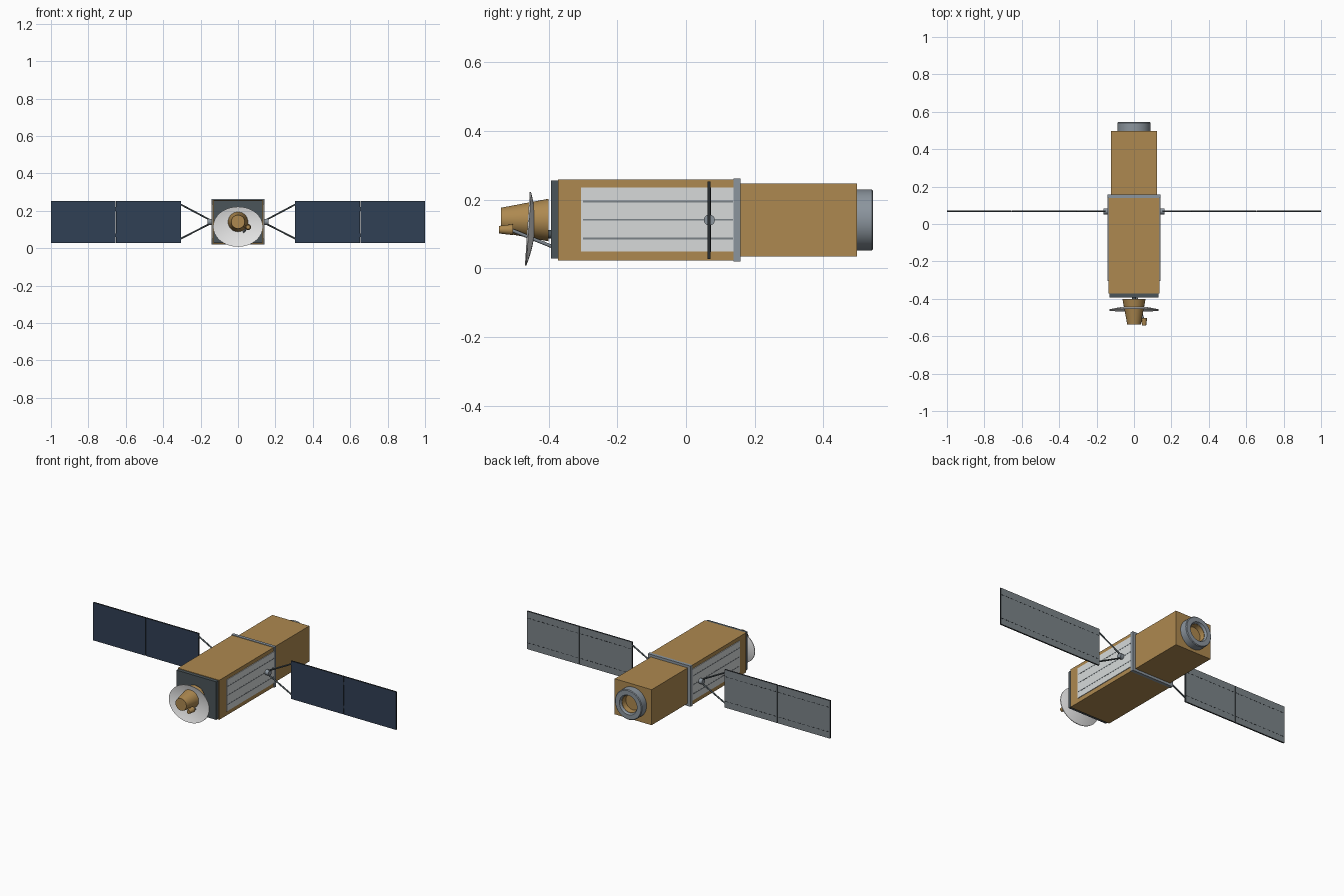
import bpy, bmesh, math
from mathutils import Vector, Matrix

cube = bpy.data.objects.get("Cube")
if cube:
    bpy.data.objects.remove(cube, do_unlink=True)


def material(name, r, g, b):
    m = bpy.data.materials.new(name)
    m.use_nodes = True
    m.diffuse_color = (r, g, b, 1)
    m.node_tree.nodes["Principled BSDF"].inputs["Base Color"].default_value = (r, g, b, 1)
    return m


GOLD = material("gold foil", .42, .25, .08)
NAVY = material("solar navy", .03, .05, .09)
BACK = material("panel back grey", .2, .23, .25)
METAL = material("metal grey", .26, .3, .34)
SLATE = material("dark slate", .07, .09, .1)
BLACK = material("frame black", .02, .025, .03)
WHITE = material("radiator white", .68, .7, .7)
DISH = material("dish white", .78, .78, .78)
CZ = .141          # height of the long axis


def finish(name, bm, mats, smooth=False):
    bmesh.ops.recalc_face_normals(bm, faces=bm.faces)
    mesh = bpy.data.meshes.new(name)
    bm.to_mesh(mesh)
    bm.free()
    for m in mats:
        mesh.materials.append(m)
    ob = bpy.data.objects.new(name, mesh)
    bpy.context.scene.collection.objects.link(ob)
    if smooth:
        bpy.ops.object.select_all(action='DESELECT')
        ob.select_set(True)
        bpy.context.view_layer.objects.active = ob
        bpy.ops.object.shade_smooth_by_angle(angle=math.radians(35))
    return ob


def boxes(name, bounds, *mats, rule=None):
    """One object made of boxes given as (low corner, high corner)."""
    bm = bmesh.new()
    for lo, hi in bounds:
        lo, hi = Vector(lo), Vector(hi)
        size = hi - lo
        mat = Matrix.Translation((lo + hi) / 2) @ Matrix.Diagonal(
            (abs(size.x), abs(size.y), abs(size.z), 1))
        bmesh.ops.create_cube(bm, size=1, matrix=mat)
    if rule:
        bm.normal_update()
        for f in bm.faces:
            f.material_index = rule(f)
    return finish(name, bm, mats)


def lathe(name, profile, mat, x=0, z=CZ, segs=40, sx=1, sz=1, closed=False, lean=0):
    """Spin (radius, y) points about the y direction."""
    bm = bmesh.new()
    rings = []
    for r, y in profile:
        ring = []
        for i in range(segs):
            a = math.tau * i / segs
            up = r * sz * math.sin(a)
            ring.append(bm.verts.new((x + r * sx * math.cos(a), y + lean * up, z + up)))
        rings.append(ring)
    pairs = list(zip(rings, rings[1:]))
    if closed:
        pairs.append((rings[-1], rings[0]))
    else:
        bm.faces.new(rings[0])
        bm.faces.new(rings[-1])
    for a, b in pairs:
        for i in range(segs):
            j = (i + 1) % segs
            bm.faces.new((a[i], a[j], b[j], b[i]))
    return finish(name, bm, [mat], True)


def rod(name, a, b, radius, mat, segs=12):
    a, b = Vector(a), Vector(b)
    d = b - a
    bm = bmesh.new()
    mtx = Matrix.Translation((a + b) / 2) @ d.to_track_quat('Z', 'Y').to_matrix().to_4x4()
    bmesh.ops.create_cone(bm, cap_ends=True, segments=segs, radius1=radius,
                          radius2=radius, depth=d.length, matrix=mtx)
    return finish(name, bm, [mat], True)


# Body blocks, collar and front plate
boxes("main_body", [((-.137, -.372, .023), (.137, .15, .259))], GOLD)
boxes("rear_body", [((-.122, .15, .035), (.122, .498, .247))], GOLD)
boxes("collar", [((-.141, .139, .02), (.141, .158, .262))], METAL)
boxes("front_plate", [((-.131, -.393, .029), (.131, -.372, .256))], SLATE)

# Rear nozzle ring with a gold throat
lathe("rear_ring", [(.089, .495), (.089, .541), (.085, .545), (.058, .545),
                    (.052, .535), (.052, .495)], METAL, closed=True)
lathe("ring_throat", [(.0525, .495), (.0525, .53), (.05, .53), (.046, .501)], GOLD)

# Dish: thin oval bowl, open side forward and leaning slightly
steps = [i / 8 for i in range(9)]
front = [(.01 + .99 * t, -.444 - .018 * t * t) for t in steps]
behind = [(r, y + .004) for r, y in reversed(front)]
lathe("dish", front + behind[:1] + behind[1:], DISH, z=.115, segs=56,
      sx=.133, sz=.107, closed=True, lean=.065)

# Feed horns and their supports
lathe("main_horn", [(.062, -.4), (.036, -.538)], GOLD)
lathe("small_horn", [(.016, -.503), (.011, -.544)], GOLD, x=.054, z=.113, segs=20)
rod("horn_neck", (0, -.405, .1), (0, -.385, .1), .012, SLATE)
rod("small_horn_arm", (.05, -.508, .112), (.012, -.388, .063), .005, METAL)
rod("small_horn_bracket", (.03, -.515, .12), (.054, -.515, .113), .005, GOLD)

WING_Y = (.063, .072)


def wing_face(face):
    if face.normal.y < -.5:
        return 0
    return 1 if face.normal.y > .5 else 2


for side, s in (("left", 1), ("right", -1)):
    # Radiator with three dark grooves
    boxes(side + "_radiator", [((s * .135, -.306, .049), (s * .141, .139, .236))], WHITE)
    boxes(side + "_radiator_grooves",
          [((s * .14, -.3, z - .0025), (s * .1418, .137, z + .0025))
           for z in (.087, .142, .195)], BACK)

    # Hinge and splayed wing struts
    rod(side + "_hinge", (s * .136, .068, CZ), (s * .163, .068, CZ), .016, METAL, 24)
    for end, z0, z1 in (("upper", .15, .235), ("lower", .132, .05)):
        rod(f"{side}_{end}_strut", (s * .148, .068, z0), (s * .308, .068, z1), .0045, SLATE)

    # Two solar panels: navy front, grey back, black edges
    spans = ((.305, .6515), (.6545, 1))
    boxes(side + "_solar_panels",
          [((s * a, WING_Y[0], .027), (s * b, WING_Y[1], .253)) for a, b in spans],
          NAVY, BACK, BLACK, rule=wing_face)
    boxes(side + "_panel_joint",
          [((s * .651, .066, z), (s * .655, .07, z + .02)) for z in (.06, .2)], BLACK)

    # Dashed seams on the panel backs
    dashes = []
    for a, b in spans:
        pitch = (b - a) / 11
        for k in range(11):
            x = a + pitch * (k + .2)
            for z in (.065, .212):
                dashes.append(((s * x, .0715, z - .0015),
                               (s * (x + pitch * .6), .0727, z + .0015)))
    boxes(side + "_panel_seams", dashes, BLACK)
